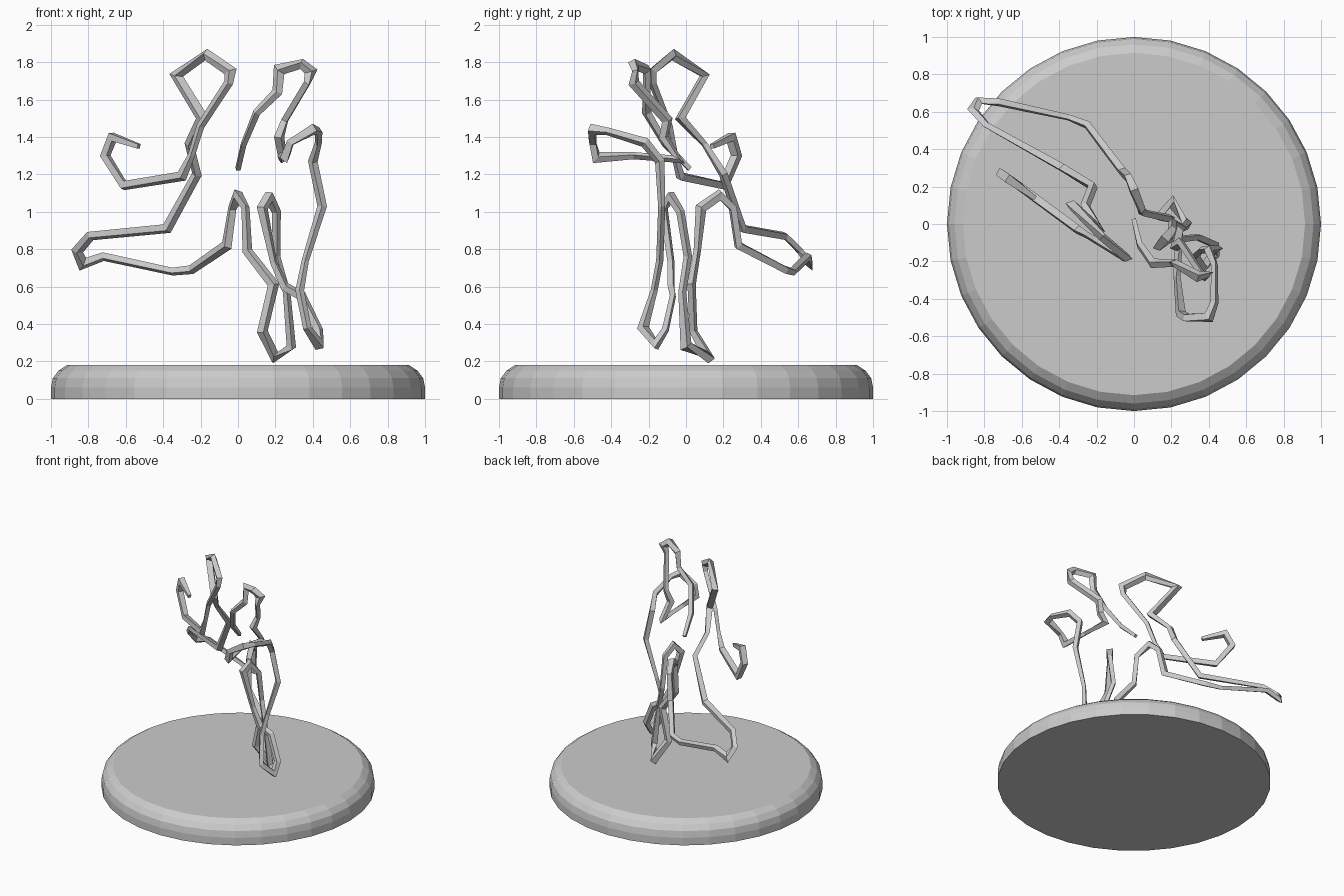
import bpy, bmesh, math
from mathutils import Vector


def mesh_object(name, bm):
    bmesh.ops.recalc_face_normals(bm, faces=bm.faces)
    me = bpy.data.meshes.new(name)
    bm.to_mesh(me)
    bm.free()
    ob = bpy.data.objects.new(name, me)
    bpy.context.collection.objects.link(ob)
    return ob


def lathe(name, profile, sides):
    bm = bmesh.new()
    rings = [[bm.verts.new((r * math.sin(2 * math.pi * i / sides),
                            r * math.cos(2 * math.pi * i / sides), z))
              for i in range(sides)] for r, z in profile]
    for a, b in zip(rings, rings[1:]):
        for i in range(sides):
            j = (i + 1) % sides
            bm.faces.new((a[i], a[j], b[j], b[i]))
    bm.faces.new(rings[0])
    bm.faces.new(rings[-1])
    return mesh_object(name, bm)


def wire(name, pts, thick=0.017, wide=0.042):
    """Four-sided bar along a path; sharp bends spread into flat patches."""
    pts = [Vector(p) for p in pts]
    bm = bmesh.new()
    rings, last = [], Vector((0, 0, 1))
    for i, p in enumerate(pts):
        d0 = (p - pts[max(i - 1, 0)]).normalized()
        d1 = (pts[min(i + 1, len(pts) - 1)] - p).normalized()
        t = (d0 + d1).normalized()
        bend = d1 - d0 if 0 < i < len(pts) - 1 else last
        n = last - t * last.dot(t)
        n = n.normalized() if n.length > 0.05 else t.orthogonal().normalized()
        b = t.cross(n)
        amount = min(bend.length / 1.4, 1) if 0 < i < len(pts) - 1 else 0
        # widen only the corners lying along the bend direction
        ring = []
        for k in range(4):
            a = math.pi / 4 + k * math.pi / 2
            o = n * math.cos(a) + b * math.sin(a)
            along = abs(o.dot(bend.normalized())) * amount
            ring.append(bm.verts.new(p + o * (thick + (wide - thick) * along)))
        rings.append(ring)
        last = n
    for r0, r1 in zip(rings, rings[1:]):
        for k in range(4):
            j = (k + 1) % 4
            bm.faces.new((r0[k], r0[j], r1[j], r1[k]))
    bm.faces.new(rings[0])
    bm.faces.new(rings[-1])
    return mesh_object(name, bm)


# Round plinth with a softened upper edge
lathe("plinth", [(1, 0), (1, 0.06), (0.99, 0.11), (0.96, 0.15), (0.915, 0.18)], 32)

# Right figure: shoulder, head, raised arm and back
right_upper = [
    (0.0, 0.02, 1.23), (0.03, -0.11, 1.36), (0.10, -0.21, 1.53),
    (0.21, -0.21, 1.64), (0.22, -0.21, 1.76), (0.34, -0.28, 1.79),
    (0.39, -0.27, 1.75), (0.37, -0.28, 1.69), (0.25, -0.10, 1.49),
    (0.22, -0.12, 1.40), (0.24, -0.04, 1.28), (0.23, -0.28, 1.30),
    (0.25, -0.48, 1.29), (0.28, -0.50, 1.37), (0.40, -0.50, 1.44),
    (0.43, -0.42, 1.43), (0.43, -0.22, 1.37), (0.40, -0.14, 1.27),
    (0.45, -0.13, 1.03), (0.36, -0.14, 0.74)]
# Right figure: two standing legs
right_legs = [
    (0.33, -0.17, 0.58), (0.37, -0.23, 0.38), (0.43, -0.16, 0.29),
    (0.43, -0.11, 0.37), (0.34, -0.07, 0.55), (0.25, -0.08, 0.60),
    (0.19, -0.08, 0.73), (0.13, -0.12, 1.02), (0.165, -0.08, 1.08),
    (0.205, -0.03, 1.00), (0.205, 0.01, 0.76), (0.26, -0.02, 0.57),
    (0.285, 0.0, 0.28), (0.20, 0.12, 0.22), (0.13, 0.04, 0.36),
    (0.19, 0.03, 0.61), (0.05, 0.06, 0.79)]
# Left figure: kicked-back leg
left_leg = [
    (0.04, 0.08, 1.02), (0.0, 0.18, 1.09), (-0.03, 0.25, 1.02),
    (-0.06, 0.28, 0.82), (-0.25, 0.53, 0.69), (-0.35, 0.57, 0.68),
    (-0.72, 0.65, 0.76), (-0.83, 0.66, 0.72), (-0.86, 0.61, 0.79),
    (-0.79, 0.53, 0.87), (-0.38, 0.30, 0.91)]
# Left figure: torso, head and bent arm
left_upper = [
    (-0.22, 0.20, 1.20), (-0.26, 0.10, 1.36), (-0.19, -0.03, 1.50),
    (-0.33, 0.10, 1.73), (-0.17, -0.07, 1.84), (-0.04, -0.18, 1.75),
    (-0.05, -0.18, 1.69), (-0.20, -0.09, 1.46), (-0.25, -0.06, 1.30),
    (-0.30, -0.03, 1.19), (-0.61, 0.20, 1.14), (-0.71, 0.27, 1.30),
    (-0.67, 0.24, 1.40), (-0.53, 0.14, 1.35)]
wire("dancing_pair_wire", right_upper + right_legs + left_leg + left_upper)
